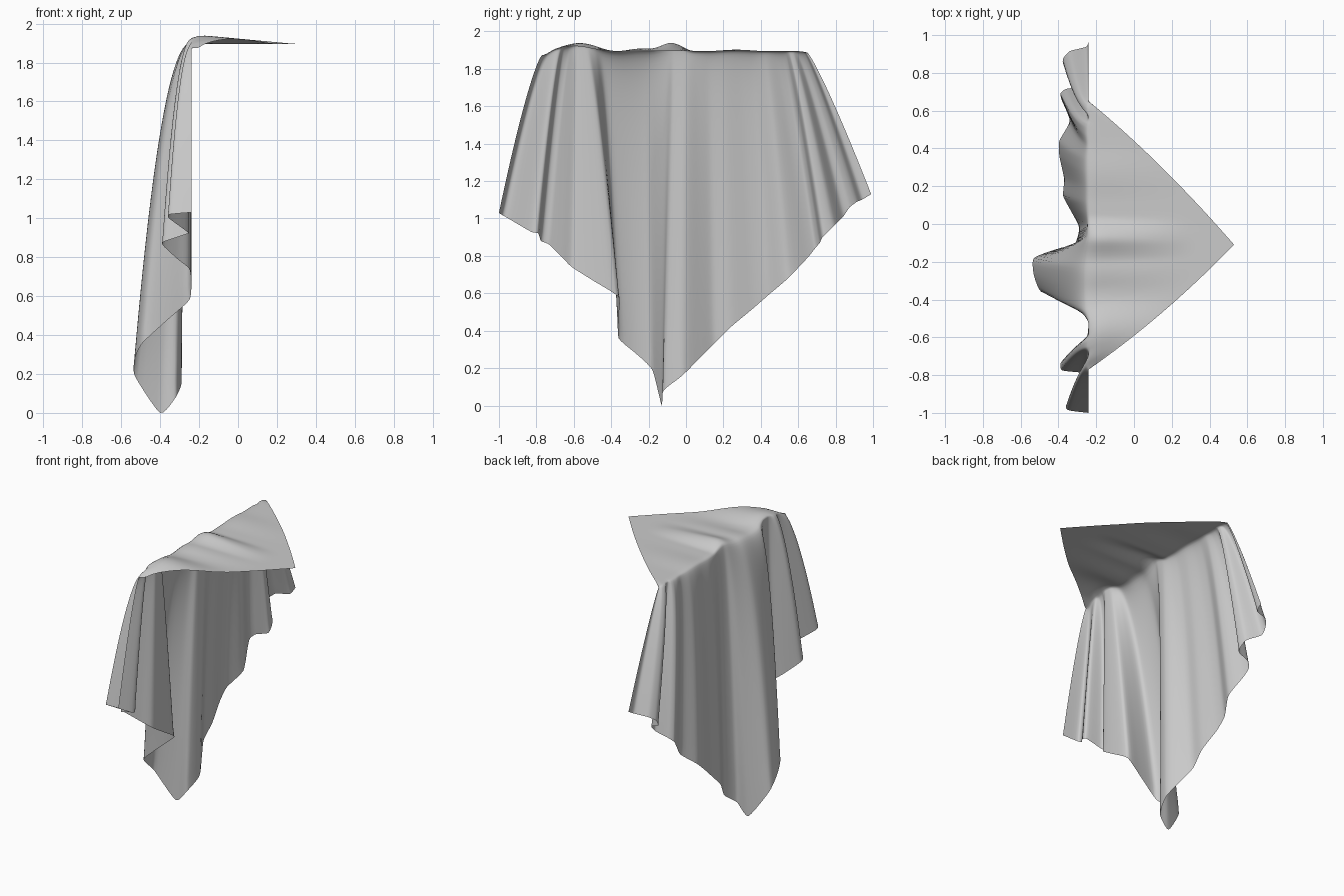
import bpy
import bmesh
from mathutils import Vector

cube = bpy.data.objects.get("Cube")
if cube:
    bpy.data.objects.remove(cube, do_unlink=True)

EDGE_X = -0.24                         # table edge the cloth falls over
TABLE_Z = 1.895
CORNER = Vector((0.53, -0.11, TABLE_Z))  # corner lying on the table
STEPS = 5                              # columns between hem points
HANG_ROWS = 32
TOP_ROWS = 22

# Hem: outward depth, y, z, and the y where that thread crosses the table edge
HEM = [
    (0, -1, 1.03, -.77), (.11, -.985, 1.02, -.75), (.115, -.95, 1, -.73),
    (.02, -.83, .93, -.69), (.02, -.79, .92, -.67), (.14, -.775, .88, -.65),
    (.145, -.73, .86, -.62), (.07, -.66, .79, -.6), (.01, -.61, .74, -.58),
    (0, -.5, .67, -.56), (.01, -.36, .58, -.53), (.12, -.36, .48, -.49),
    (.25, -.36, .36, -.45), (.29, -.27, .28, -.34), (.29, -.18, .19, -.22),
    (.16, -.13, 0, -.1), (.08, -.12, .08, -.06), (.05, -.02, .16, 0),
    (.1, .08, .26, .06), (.135, .15, .33, .12), (.13, .24, .42, .2),
    (.155, .36, .52, .28), (.155, .44, .59, .35), (.1, .545, .68, .42),
    (.14, .65, .79, .47), (.15, .69, .84, .51), (.12, .715, .87, .53),
    (.03, .73, .9, .55), (.04, .79, .96, .57), (.13, .84, 1.01, .59),
    (.135, .875, 1.06, .61), (.1, .915, 1.09, .63), (.01, .94, 1.1, .64),
    (0, .99, 1.13, .65),
]

# Lifted wrinkles along the table edge: y centre, half width, height
WRINKLES = [(-.57, .19, .045), (-.08, .12, .045), (-.24, .12, .015),
            (.27, .15, .008), (-.79, .09, -.035), (.67, .06, -.015)]


def spline(points, steps):
    """Smooth curve through the points."""
    pts = [Vector(p) for p in points]
    result = []
    for i in range(len(pts) - 1):
        a, b = pts[max(i - 1, 0)], pts[i]
        c, d = pts[i + 1], pts[min(i + 2, len(pts) - 1)]
        for k in range(steps):
            t = k / steps
            m, n = (c - a) * 0.3, (d - b) * 0.3
            result.append(b * (2 * t**3 - 3 * t**2 + 1) + m * (t**3 - 2 * t**2 + t)
                          + c * (3 * t**2 - 2 * t**3) + n * (t**3 - t**2))
    result.append(pts[-1])
    return result


def lift(y):
    """Wrinkle height at the table edge."""
    total = 0
    for centre, width, height in WRINKLES:
        d = abs(y - centre) / width
        if d < 1:
            total += height * (1 - d * d) ** 2
    return total


def thread(point):
    """One cloth thread, from the table corner over the edge to the hem."""
    depth, hem_y, hem_z, edge_y = point
    depth = max(depth, 0)
    edge = Vector((EDGE_X, edge_y, TABLE_Z))
    verts = []
    # Part lying on the table, its free sides bowed slightly outward
    for j in range(TOP_ROWS):
        t = j / TOP_ROWS
        p = CORNER.lerp(edge, t)
        p.y += 0.18 * (edge_y + 0.06) * t * (1 - t)
        p.z += lift(p.y) * min(max((0.3 - p.x) / 0.48, 0), 1)
        verts.append(p)
    # Hanging part, folds deepening quickly below the edge
    top = TABLE_Z + lift(edge_y) * 0.7
    for j in range(HANG_ROWS + 1):
        t = (j / HANG_ROWS) ** 1.7
        verts.append(Vector((EDGE_X - depth * t ** 0.48,
                             edge_y + (hem_y - edge_y) * t ** (0.82 + 0.05 * hem_y),
                             top + (hem_z - top) * t)))
    return verts


# Draped cloth surface
bm = bmesh.new()
columns = [[bm.verts.new(p) for p in thread(q)] for q in spline(HEM, STEPS)]
for left, right in zip(columns, columns[1:]):
    for j in range(len(left) - 1):
        bm.faces.new((left[j], right[j], right[j + 1], left[j + 1]))
bmesh.ops.remove_doubles(bm, verts=bm.verts, dist=0.0005)
bmesh.ops.recalc_face_normals(bm, faces=bm.faces)

# Soften the wrinkles without moving the open border
inner = [v for v in bm.verts if not v.is_boundary and v.co.z > 0.3]
for _ in range(3):
    bmesh.ops.smooth_vert(bm, verts=inner, factor=0.4,
                          use_axis_x=True, use_axis_y=True, use_axis_z=True)

# Outside of the cloth faces up on the table
bm.normal_update()
if sum(f.normal.z * f.calc_area() for f in bm.faces if f.calc_center_median().x > -0.2) < 0:
    bmesh.ops.reverse_faces(bm, faces=bm.faces)

mesh = bpy.data.meshes.new("draped_cloth")
bm.to_mesh(mesh)
bm.free()
cloth = bpy.data.objects.new("draped_cloth", mesh)
bpy.context.collection.objects.link(cloth)

# Plain grey fabric
fabric = bpy.data.materials.new("light_grey_fabric")
fabric.use_nodes = True
colour = (0.6, 0.6, 0.6, 1)
fabric.diffuse_color = colour
fabric.node_tree.nodes["Principled BSDF"].inputs["Base Color"].default_value = colour
mesh.materials.append(fabric)

for o in bpy.context.selected_objects:
    o.select_set(False)
cloth.select_set(True)
bpy.context.view_layer.objects.active = cloth
bpy.ops.object.shade_smooth()
